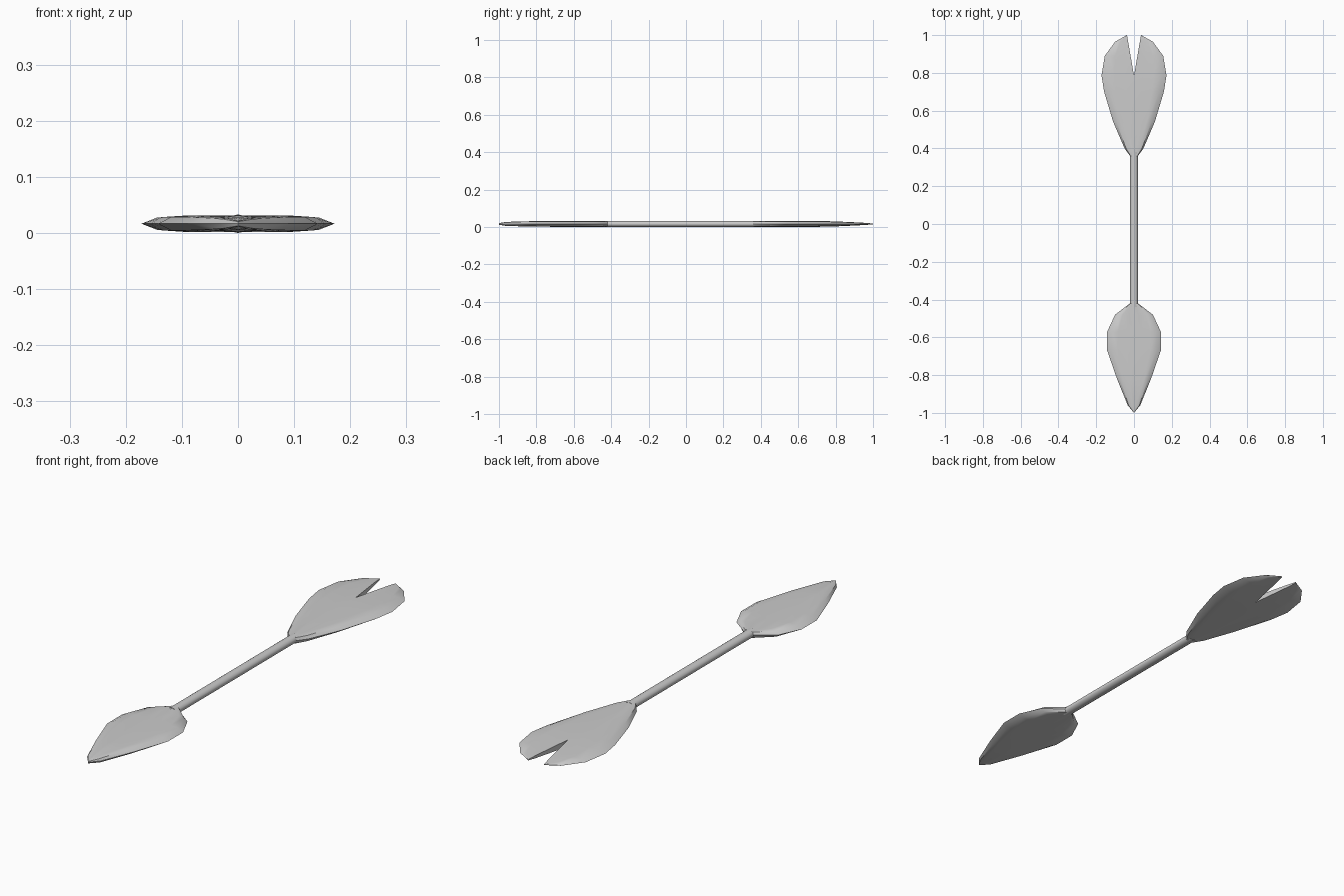
import bpy, bmesh, math

if "Cube" in bpy.data.objects:
    bpy.data.objects.remove(bpy.data.objects["Cube"])

MID = 0.0165   # height of the centre plane

grey = bpy.data.materials.new("plain grey")
grey.use_nodes = True
grey.diffuse_color = (0.6, 0.6, 0.6, 1)
grey.node_tree.nodes["Principled BSDF"].inputs["Base Color"].default_value = (0.6, 0.6, 0.6, 1)


def finish(obj, angle):
    obj.data.materials.append(grey)
    bpy.ops.object.select_all(action='DESELECT')
    obj.select_set(True)
    bpy.context.view_layer.objects.active = obj
    bpy.ops.object.shade_smooth_by_angle(angle=math.radians(angle))


# Cross-section from middle to edge: (fraction of width, half thickness)
SECTION = [(0, 0.0155), (0.25, 0.0125), (0.6, 0.0145), (0.84, 0.012), (1, 0)]


def blade(name, stations):
    """Loft a flat blade; each station is (y, half width, inner gap, thickness)."""
    bm = bmesh.new()
    for sx in (1, -1):
        for sz in (1, -1):
            rows = []
            for y, w, gap, thick in stations:
                rows.append([bm.verts.new((sx * (gap + (w - gap) * f), y,
                                           MID + sz * h * thick))
                             for f, h in SECTION])
            for a, b in zip(rows, rows[1:]):
                for i in range(len(SECTION) - 1):
                    bm.faces.new((a[i], a[i + 1], b[i + 1], b[i]))
            # walls closing the notch
            for k in range(len(stations) - 1):
                if stations[k + 1][2] > 0:
                    p, q = rows[k][0], rows[k + 1][0]
                    pm = bm.verts.new((p.co.x, p.co.y, MID))
                    qm = bm.verts.new((q.co.x, q.co.y, MID))
                    bm.faces.new((p, q, qm, pm))
    bmesh.ops.remove_doubles(bm, verts=bm.verts, dist=0.0004)
    bmesh.ops.dissolve_degenerate(bm, edges=bm.edges, dist=0.0001)
    bmesh.ops.recalc_face_normals(bm, faces=bm.faces)
    mesh = bpy.data.meshes.new(name)
    bm.to_mesh(mesh)
    bm.free()
    obj = bpy.data.objects.new(name, mesh)
    bpy.context.collection.objects.link(obj)
    finish(obj, 35)


# Leaf-shaped head
blade("arrow_head", [
    (-1.0, 0, 0, 0.3), (-0.96, 0.033, 0, 0.7), (-0.82, 0.09, 0, 0.95),
    (-0.67, 0.142, 0, 1), (-0.57, 0.142, 0, 1), (-0.48, 0.1, 0, 1),
    (-0.42, 0.021, 0, 1)])

# Notched tail
blade("tail_fletching", [
    (0.36, 0.021, 0, 1), (0.4, 0.05, 0, 1), (0.54, 0.11, 0, 1),
    (0.7, 0.158, 0, 1), (0.785, 0.172, 0, 0.9), (0.89, 0.155, 0.018, 0.6),
    (0.965, 0.1, 0.031, 0.35), (1.0, 0.038, 0.037, 0.12)])

# Round shaft
bpy.ops.mesh.primitive_cylinder_add(vertices=12, radius=1, depth=0.82,
                                    location=(0, -0.03, MID),
                                    rotation=(math.pi / 2, 0, 0))
shaft = bpy.context.object
shaft.name = "shaft"
shaft.scale = (0.021, MID, 1)
bpy.ops.object.transform_apply(location=False, rotation=True, scale=True)
finish(shaft, 40)
